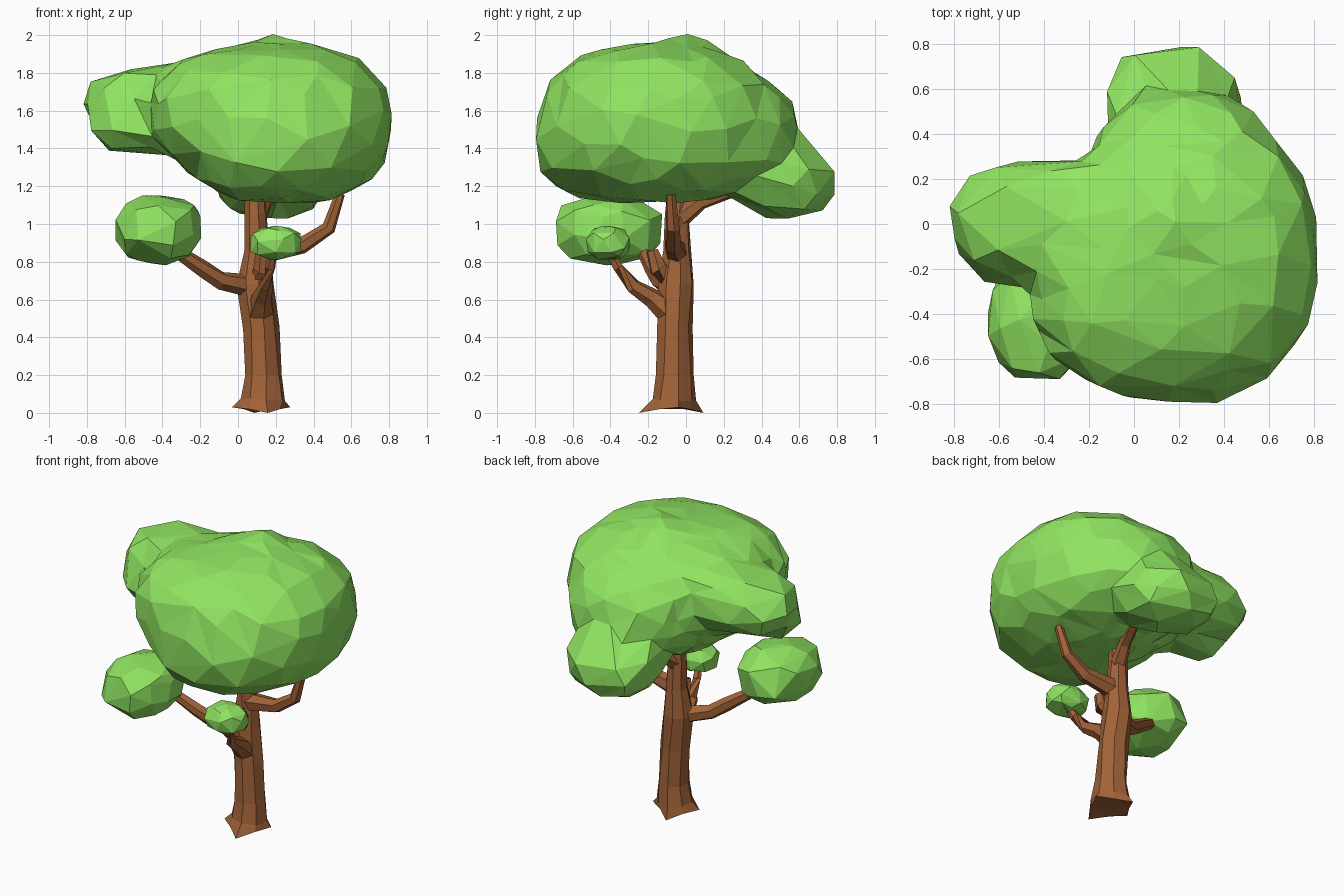
import bpy, bmesh, math, random
from mathutils import Vector

if "Cube" in bpy.data.objects:
    bpy.data.objects.remove(bpy.data.objects["Cube"])

random.seed(4)


def material(name, rgb):
    m = bpy.data.materials.new(name)
    m.diffuse_color = (*rgb, 1)
    m.use_nodes = True
    m.node_tree.nodes["Principled BSDF"].inputs["Base Color"].default_value = m.diffuse_color
    return m


LEAF = material("leaf_green", (0.28, 0.78, 0.12))
BARK = material("bark_brown", (0.36, 0.125, 0.04))


def add_object(name, bm, mat):
    mesh = bpy.data.meshes.new(name)
    bm.to_mesh(mesh)
    bm.free()
    mesh.materials.append(mat)
    ob = bpy.data.objects.new(name, mesh)
    bpy.context.collection.objects.link(ob)
    return ob


def foliage(name, centre, lobes, subdiv, ratio, jitter):
    """Icosphere pushed out to the blended surface of several rounded lobes, then faceted."""
    def inside(p):
        total = 0.0
        for c, r in lobes:
            n = sum((abs(p[i] - c[i]) / r[i]) ** 2.4 for i in range(3)) ** (1 / 2.4)
            total += max(n, 0.05) ** -14
        return total >= 1

    bm = bmesh.new()
    bmesh.ops.create_icosphere(bm, subdivisions=subdiv, radius=1)
    centre = Vector(centre)
    for v in bm.verts:
        d = v.co.normalized()
        r = 1.3
        while r > 0.02 and not inside(centre + d * r):
            r -= 0.006
        v.co = centre + d * r
        v.co += Vector([random.uniform(-jitter, jitter) for _ in range(3)])
    ob = add_object(name, bm, LEAF)
    dec = ob.modifiers.new("facets", 'DECIMATE')
    dec.ratio = ratio
    return ob


def limb(name, path, sides=6, roots=False):
    """Tapered faceted tube along (x, y, z, radius) points."""
    bm = bmesh.new()
    pts = [Vector(p[:3]) for p in path]
    rings = []
    for i, p in enumerate(pts):
        t = (pts[min(i + 1, len(pts) - 1)] - pts[max(i - 1, 0)]).normalized()
        ref = Vector((0, 1, 0)) if abs(t.y) < 0.7 else Vector((1, 0, 0))
        u = ref.cross(t).normalized()
        w = t.cross(u)
        ring = []
        for k in range(sides):
            a = 2 * math.pi * k / sides + 0.2
            r = path[i][3] * random.uniform(0.9, 1.1)
            co = p + (u * math.cos(a) + w * math.sin(a)) * r
            if roots and i == 0:
                # splayed root tips alternate with notches
                co = p + (co - p) * (1.0 if k % 2 == 0 else 0.68)
                co.z = 0.03 if k % 4 == 0 else 0.0 if k % 2 == 0 else 0.02
            ring.append(bm.verts.new(co))
        rings.append(ring)
    for a, b in zip(rings, rings[1:]):
        for k in range(sides):
            j = (k + 1) % sides
            bm.faces.new((a[k], a[j], b[j], b[k]))
    bm.faces.new(rings[0][::-1])
    bm.faces.new(rings[-1])
    bmesh.ops.triangulate(bm, faces=[f for f in bm.faces if len(f.verts) > 4])
    bmesh.ops.recalc_face_normals(bm, faces=bm.faces)
    return add_object(name, bm, BARK)


# Trunk with flared roots
limb("trunk", [(0.12, -0.07, 0.0, 0.17), (0.125, -0.065, 0.07, 0.12),
               (0.13, -0.06, 0.2, 0.097), (0.12, -0.06, 0.45, 0.095),
               (0.09, -0.05, 0.68, 0.092), (0.10, -0.045, 0.86, 0.072),
               (0.095, -0.045, 1.05, 0.062), (0.09, -0.04, 1.22, 0.055)], sides=8, roots=True)

# Branches
limb("left_branch", [(0.06, -0.06, 0.67, 0.06), (-0.09, -0.14, 0.70, 0.05),
                     (-0.18, -0.18, 0.76, 0.042), (-0.36, -0.24, 0.88, 0.03)])
limb("front_branch", [(0.12, -0.06, 0.51, 0.08), (0.13, -0.18, 0.61, 0.055),
                      (0.15, -0.28, 0.67, 0.04), (0.17, -0.36, 0.77, 0.03),
                      (0.19, -0.42, 0.88, 0.022)])
limb("front_stub", [(0.10, -0.05, 0.68, 0.05), (0.13, -0.15, 0.76, 0.05),
                    (0.13, -0.18, 0.86, 0.035)])
limb("right_branch", [(0.11, -0.05, 0.85, 0.06), (0.34, -0.07, 0.89, 0.045),
                      (0.48, -0.07, 0.98, 0.036), (0.54, -0.08, 1.16, 0.025)])
limb("back_branch", [(0.10, -0.04, 1.03, 0.055), (0.14, 0.08, 1.12, 0.042),
                     (0.20, 0.25, 1.18, 0.035), (0.22, 0.36, 1.24, 0.03)])

# Main crown: large masses first, then the left lobe and the back lobe with its slope
foliage("crown", (0.1, 0.0, 1.5), [
    ((0.25, -0.14, 1.53), (0.565, 0.61, 0.42)),
    ((0.00, -0.22, 1.60), (0.47, 0.51, 0.32)),
    ((0.18, -0.42, 1.42), (0.42, 0.37, 0.29)),
    ((0.19, -0.02, 1.70), (0.22, 0.22, 0.29)),
    ((-0.42, 0.02, 1.63), (0.40, 0.26, 0.21)),
    ((-0.53, -0.11, 1.51), (0.24, 0.15, 0.14)),
    ((0.22, 0.26, 1.48), (0.38, 0.33, 0.29)),
    ((0.17, 0.53, 1.23), (0.30, 0.26, 0.20)),
], 4, 0.3, 0.011)

# Small leaf clusters on the lower branches
foliage("left_leaf_cluster", (-0.42, -0.41, 0.97),
        [((-0.42, -0.41, 0.97), (0.23, 0.29, 0.18))], 3, 0.22, 0.01)
foliage("front_leaf_cluster", (0.20, -0.41, 0.90),
        [((0.20, -0.41, 0.90), (0.14, 0.12, 0.09))], 3, 0.18, 0.005)
